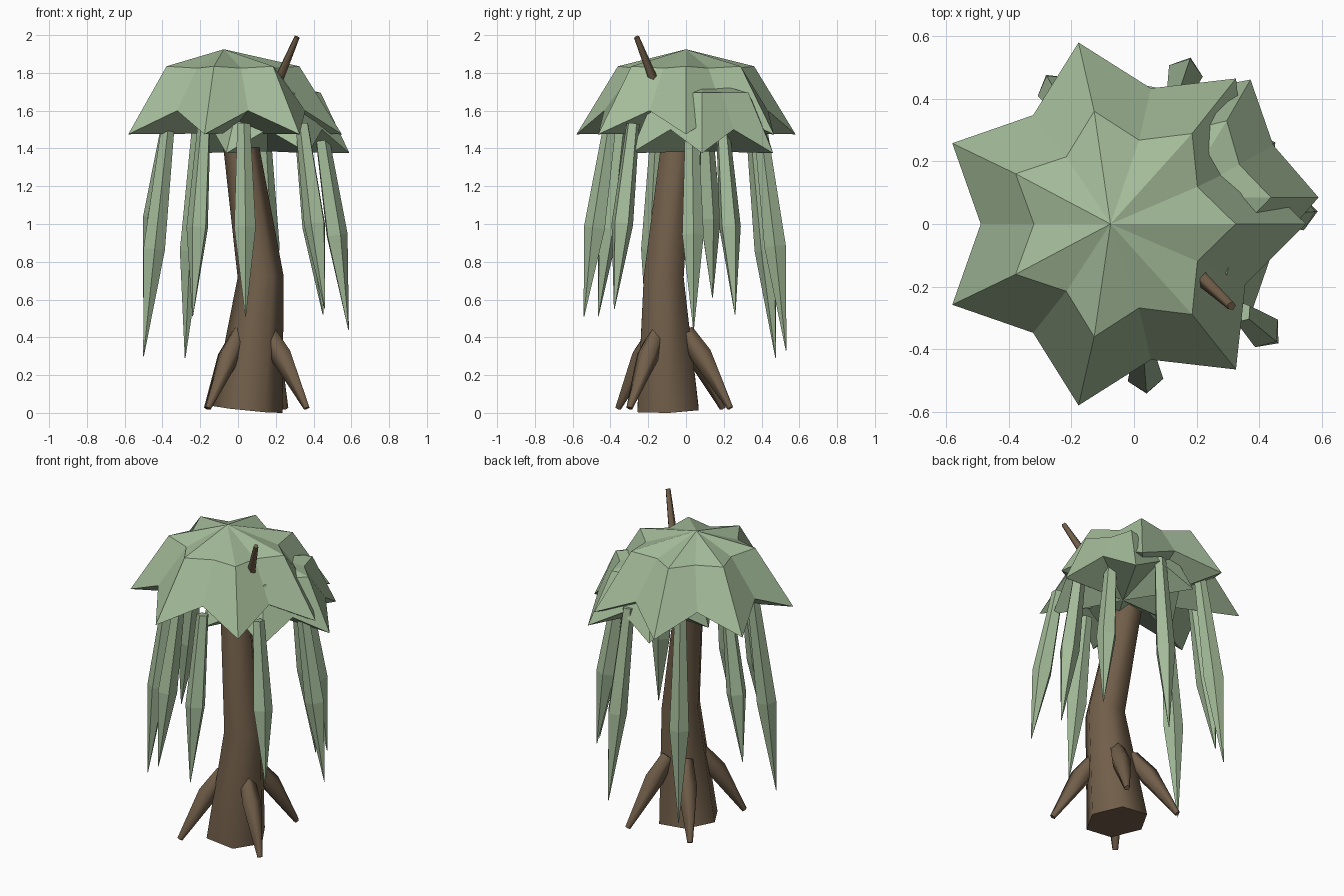
import bpy, bmesh, math
from mathutils import Vector

if "Cube" in bpy.data.objects:
    bpy.data.objects.remove(bpy.data.objects["Cube"])


def material(name, rgb):
    m = bpy.data.materials.new(name)
    m.diffuse_color = (*rgb, 1)
    m.use_nodes = True
    m.node_tree.nodes["Principled BSDF"].inputs["Base Color"].default_value = m.diffuse_color
    return m


BARK = material("brown bark", (0.165, 0.112, 0.067))
LEAF = material("pale green leaf", (0.37, 0.5, 0.32))


def finish(name, bm, mat, smooth=False):
    bmesh.ops.recalc_face_normals(bm, faces=bm.faces)
    me = bpy.data.meshes.new(name)
    bm.to_mesh(me)
    bm.free()
    me.materials.append(mat)
    ob = bpy.data.objects.new(name, me)
    bpy.context.collection.objects.link(ob)
    if smooth:
        bpy.ops.object.select_all(action='DESELECT')
        bpy.context.view_layer.objects.active = ob
        ob.select_set(True)
        bpy.ops.object.shade_smooth_by_angle(angle=math.radians(75))
    return ob


def bridge(bm, a, b):
    n = len(a)
    for i in range(n):
        bm.faces.new((a[i], a[(i + 1) % n], b[(i + 1) % n], b[i]))


def tube(name, path, radii, mat, smooth=False, facing=(1, 0, 0), sides=5):
    """Tapered limb through the path points; one edge points towards facing."""
    bm = bmesh.new()
    pts = [Vector(p) for p in path]
    f = Vector(facing)
    rings = []
    for i, (p, r) in enumerate(zip(pts, radii)):
        d = (pts[min(i + 1, len(pts) - 1)] - pts[max(i - 1, 0)]).normalized()
        u = (f - d * d.dot(f)).normalized()
        v = d.cross(u)
        rings.append([bm.verts.new(p + r * (u * math.cos(k * math.tau / sides)
                                            + v * math.sin(k * math.tau / sides)))
                      for k in range(sides)])
    for a, b in zip(rings, rings[1:]):
        bridge(bm, a, b)
    bm.faces.new(rings[0])
    bm.faces.new(rings[-1])
    return finish(name, bm, mat, smooth)


def canopy(name, apex, cx, cy, points, shoulder, rim, under, min_x=-1):
    """Star umbrella. shoulder / rim = (tip radius, tip z, notch radius, notch z)."""
    bm = bmesh.new()

    def ring(spec):
        out = []
        for k in range(points * 2):
            r, z = spec[:2] if k % 2 == 0 else spec[2:]
            a = k * math.pi / points
            out.append(bm.verts.new((max(cx + r * math.cos(a), min_x),
                                     cy + r * math.sin(a), z)))
        return out

    up, low = ring(shoulder), ring(rim)
    bridge(bm, up, low)
    for loop, co in ((up, apex), (low, (cx, cy, under))):
        c = bm.verts.new(co)
        for i in range(len(loop)):
            bm.faces.new((loop[i], loop[(i + 1) % len(loop)], c))
    return finish(name, bm, LEAF)


# Leaning six-sided trunk and bare branch
tube("trunk", [(0.05, -0.095, 0.018), (0.12, -0.118, 0.72), (0.015, -0.05, 1.42)],
     [0.187, 0.122, 0.094], BARK, True, sides=6)
tube("bare_branch", [(0.04, -0.01, 1.36), (0.312, -0.262, 1.99)], [0.045, 0.015], BARK, True)

# Four roots spreading from the trunk
for i, (x, y) in enumerate([(0.365, -0.30), (0.25, 0.235), (-0.165, 0.195), (-0.16, -0.36)]):
    c = Vector((0.08, -0.09, 0))
    d = Vector((x, y, 0)) - c
    path = [c + d * f + Vector((0, 0, z)) for f, z in ((0.28, 0.43), (0.54, 0.30), (1, 0.025))]
    tube(f"root_{i + 1}", path, [0.045, 0.06, 0.017], BARK, True, d)

# Two star canopies with flat undersides
canopy("main_canopy", (-0.075, 0, 1.925), -0.045, 0, 7, (0.37, 1.835, 0.275, 1.825),
       (0.595, 1.475, 0.445, 1.6), 1.48)
canopy("lower_canopy", (0.145, 0.085, 1.76), 0.155, 0.085, 6, (0.283, 1.695, 0.21, 1.695),
       (0.435, 1.375, 0.335, 1.5), 1.385, -0.22)

# Hanging leaves, listed by their tips
tips = [(-0.50, -0.2, 0.30), (-0.28, 0.475, 0.29), (-0.24, -0.465, 0.51),
        (0.04, -0.54, 0.51), (0.45, 0.26, 0.52), (0.46, -0.38, 0.55),
        (0.585, 0.04, 0.44), (-0.50, 0.14, 0.61), (0.18, 0.53, 0.33)]
for i, (x, y, z) in enumerate(tips):
    zm = 1.53 - 0.54 * (1.53 - z)
    tube(f"hanging_leaf_{i + 1}",
         [(x * 0.74, y * 0.74, 1.53), (x * 0.89, y * 0.89, zm), (x, y, z)],
         [0.036, 0.06, 0.002], LEAF, False, (x, y, 0))
